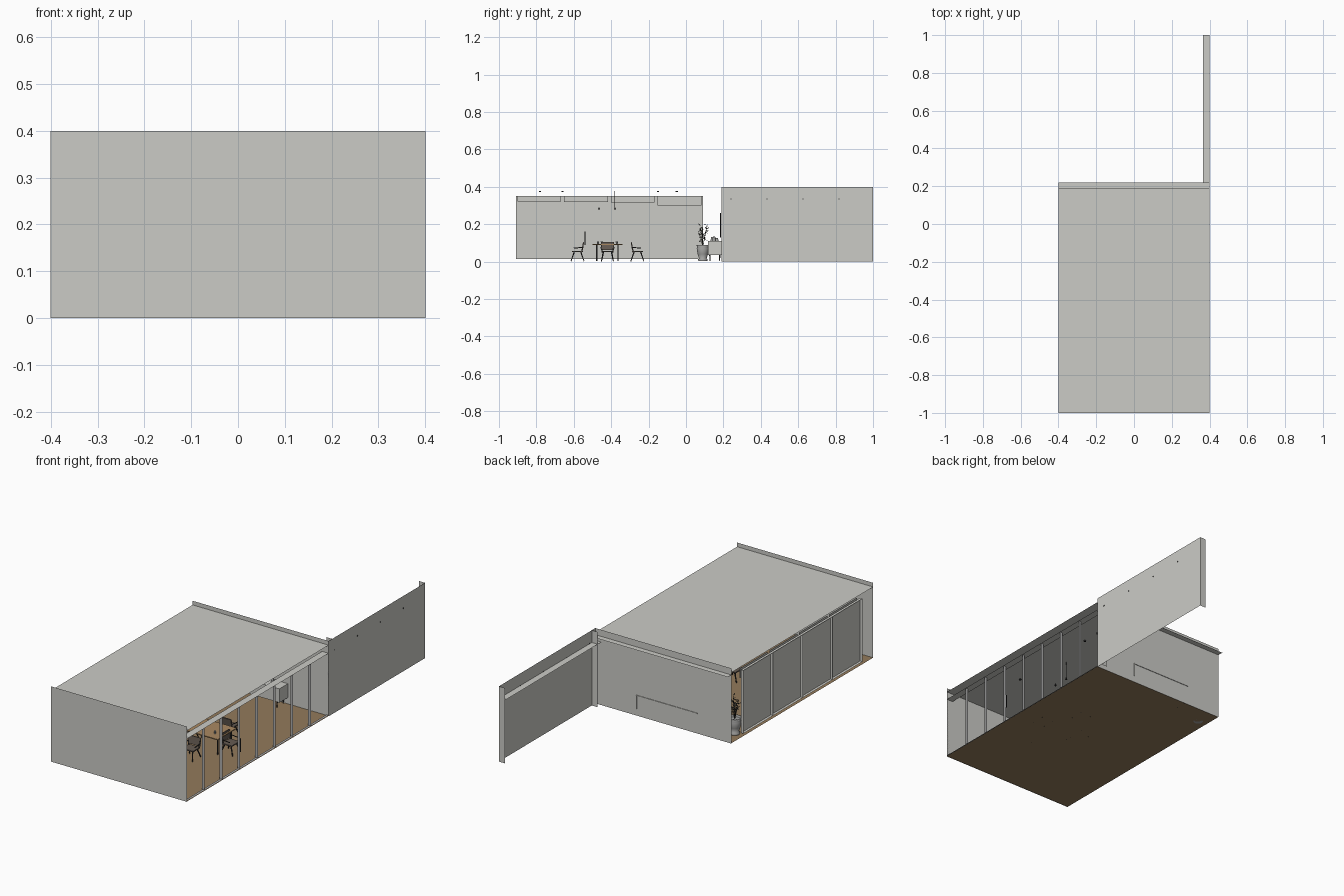
import bpy, bmesh, math, random
from mathutils import Vector, Matrix

if "Cube" in bpy.data.objects:
    bpy.data.objects.remove(bpy.data.objects["Cube"])

random.seed(4)


def mat(name, r, g, b):
    m = bpy.data.materials.new(name)
    m.diffuse_color = (r, g, b, 1)
    m.use_nodes = True
    m.node_tree.nodes["Principled BSDF"].inputs["Base Color"].default_value = m.diffuse_color
    return m


GREY = mat("light grey", 0.60, 0.60, 0.565)
WOOD = mat("floor wood", 0.29, 0.195, 0.105)
OAK = mat("table oak", 0.40, 0.25, 0.12)
DARK = mat("charcoal", 0.03, 0.03, 0.03)
SEAT = mat("seat brown", 0.13, 0.105, 0.085)
LEAF = mat("dark leaf", 0.035, 0.035, 0.028)
POT = mat("pot grey", 0.36, 0.36, 0.35)
STEEL = mat("steel", 0.42, 0.42, 0.42)


def finish(name, bm, m):
    me = bpy.data.meshes.new(name)
    bm.to_mesh(me)
    bm.free()
    me.materials.append(m)
    ob = bpy.data.objects.new(name, me)
    bpy.context.collection.objects.link(ob)
    return ob


def add_box(bm, lo, hi, mtx=Matrix()):
    """Box between two corners; a flat sheet if one dimension is zero."""
    flat = [i for i in range(3) if abs(hi[i] - lo[i]) < 1e-6]
    if flat:
        a, b = [i for i in range(3) if i != flat[0]]
        vs = []
        for s, t in ((0, 0), (1, 0), (1, 1), (0, 1)):
            p = list(lo)
            p[a] = (lo, hi)[s][a]
            p[b] = (lo, hi)[t][b]
            vs.append(bm.verts.new(mtx @ Vector(p)))
        bm.faces.new(vs)
    else:
        vs = bmesh.ops.create_cube(bm, size=1)["verts"]
        for v in vs:
            v.co = mtx @ Vector([lo[i] + (v.co[i] + 0.5) * (hi[i] - lo[i]) for i in range(3)])


def box(name, lo, hi, m):
    bm = bmesh.new()
    add_box(bm, lo, hi)
    return finish(name, bm, m)


def add_rod(bm, a, b, r1, r2, n=6):
    a, b = Vector(a), Vector(b)
    rot = (b - a).to_track_quat('Z', 'Y').to_matrix().to_4x4()
    bmesh.ops.create_cone(bm, cap_ends=True, segments=n, radius1=r1, radius2=r2,
                          depth=(b - a).length, matrix=Matrix.Translation((a + b) / 2) @ rot)


def rod(name, a, b, r1, r2, m, n=6):
    bm = bmesh.new()
    add_rod(bm, a, b, r1, r2, n)
    return finish(name, bm, m)


def lathe(name, x, y, profile, m, n=16):
    bm = bmesh.new()
    rings = [[bm.verts.new((x + r * math.cos(2 * math.pi * k / n),
                            y + r * math.sin(2 * math.pi * k / n), z)) for k in range(n)]
             for r, z in profile]
    for p, q in zip(rings, rings[1:]):
        for k in range(n):
            bm.faces.new((p[k], p[(k + 1) % n], q[(k + 1) % n], q[k])).smooth = True
    bm.faces.new(rings[0][::-1])
    bm.faces.new(rings[-1])
    return finish(name, bm, m)


# Shell: thin wall sheets, floor and sunken roof
Y0, Y1, X = -1.0, 0.19, 0.4
box("floor", (-X, Y0, 0.002), (X, Y1, 0.002), WOOD)
box("roof", (-X, Y0, 0.378), (X, Y1, 0.378), GREY)
box("front_wall", (-X, Y0, 0), (X, Y0, 0.4), GREY)
box("back_wall", (-X, Y1, 0), (X, Y1, 0.4), GREY)
box("garden_wall", (X, Y1, 0), (X, 1, 0.4), GREY)

# Ledges and end returns of the walls
box("back_ledge", (-X, Y1, 0.365), (X, Y1 + 0.03, 0.365), GREY)
box("garden_ledge", (X - 0.035, Y1, 0.335), (X, 1, 0.335), GREY)
box("garden_end", (X - 0.035, 1, 0), (X, 1, 0.4), GREY)
box("garden_start", (X - 0.035, Y1 + 0.03, 0), (X, Y1 + 0.03, 0.4), GREY)
for i in range(4):
    y = 0.24 + i * 0.193
    box("wall_pin", (X - 0.001, y - 0.003, 0.332), (X + 0.001, y + 0.003, 0.338), DARK)

# Open glazing frame on the right side
box("right_head_rail", (X - 0.038, Y0, 0.335), (X, Y1, 0.335), GREY)
box("right_sill", (X - 0.012, Y0, 0.006), (X, Y1, 0.006), STEEL)
for k in range(9):
    y = Y0 + k * (Y1 - Y0) / 8
    box("right_mullion", (X - 0.016, y, 0.004), (X, y, 0.335), STEEL)
rod("door_handle", (X - 0.008, -0.54, 0.088), (X - 0.008, -0.54, 0.16), 0.002, 0.002, DARK)

# Four sliding panels on the left side, with posts, rails and rolled blinds
for k, drop in enumerate((0.322, 0.318, 0.315, 0.300)):
    y = -0.91 + k * 0.25
    box("left_panel", (-0.386, y, 0.015), (-0.386, y + 0.25, 0.35), GREY)
    box("blind", (-0.374, y + 0.008, drop), (-0.372, y + 0.242, 0.35), GREY)
for k in range(5):
    y = -0.91 + k * 0.25
    box("left_post", (-X, y, 0.015), (-0.386, y, 0.35), GREY)
for z in (0.015, 0.35):
    box("left_rail", (-X, -0.91, z), (-0.386, 0.09, z), GREY)

# Dining table
TX, TY = 0.13, -0.42
box("table_top", (TX - 0.1, TY - 0.08, 0.09), (TX + 0.1, TY + 0.08, 0.095), OAK)
for sx in (-1, 1):
    for sy in (-1, 1):
        x, y = TX + sx * 0.085, TY + sy * 0.057
        box("table_leg", (x - 0.003, y - 0.003, 0.002), (x + 0.003, y + 0.003, 0.09), DARK)
for dx, dy in ((-0.04, -0.05), (0.03, 0.05), (0.05, -0.03)):
    rod("cup", (TX + dx, TY + dy, 0.095), (TX + dx, TY + dy, 0.108), 0.005, 0.006, STEEL, 10)


def chair(x, y, angle):
    """Chair whose backrest stands on its local +y side."""
    m = Matrix.Translation((x, y, 0)) @ Matrix.Rotation(angle, 4, 'Z')
    bm = bmesh.new()
    add_box(bm, (-0.033, -0.03, 0.05), (0.033, 0.028, 0.056), m)
    tilt = m @ Matrix.Translation((0, 0.024, 0.056)) @ Matrix.Rotation(-0.15, 4, 'X')
    add_box(bm, (-0.035, -0.002, 0.006), (0.035, 0.004, 0.048), tilt)
    finish("chair_seat", bm, SEAT)
    bm = bmesh.new()
    for s in (-1, 1):
        for t in (-1, 1):
            add_rod(bm, m @ Vector((s * 0.032, t * 0.035, 0.002)),
                    m @ Vector((s * 0.022, t * 0.018, 0.05)), 0.0025, 0.004)
        add_rod(bm, m @ Vector((s * 0.03, 0.022, 0.05)), m @ Vector((s * 0.03, 0.032, 0.1)),
                0.003, 0.003)
        add_rod(bm, m @ Vector((s * 0.036, -0.02, 0.072)), m @ Vector((s * 0.036, 0.028, 0.076)),
                0.0025, 0.0025)
    finish("chair_frame", bm, DARK)


chair(TX, -0.58, 0)
chair(TX, -0.26, math.pi)
chair(0.25, TY, math.pi / 2)
chair(0.01, TY, -math.pi / 2)

# Pendant lamps over the table and small ceiling spots
for y in (-0.465, -0.38):
    rod("pendant_cord", (TX, y, 0.285), (TX, y, 0.378), 0.001, 0.001, DARK)
    rod("pendant_shade", (TX, y, 0.278), (TX, y, 0.29), 0.006, 0.002, DARK, 10)
for y in (-0.78, -0.66, -0.15, -0.05):
    for x in (-0.2, 0.2):
        rod("ceiling_spot", (x, y, 0.372), (x, y, 0.377), 0.006, 0.006, DARK, 10)

# Long cabinet against the back wall, its top edge showing behind
box("cabinet", (-0.2, 0.12, 0.035), (0.16, 0.188, 0.105), GREY)
box("cabinet_top", (-0.2, 0.118, 0.105), (0.16, 0.193, 0.109), GREY)
box("cabinet_side", (0.156, 0.118, 0.035), (0.16, 0.193, 0.105), GREY)
for x in (-0.18, 0.14):
    for y in (0.128, 0.18):
        rod("cabinet_leg", (x, y, 0.002), (x, y, 0.035), 0.002, 0.004, DARK)
for x, y, h in ((0.11, 0.15, 0.025), (0.09, 0.165, 0.018), (-0.15, 0.14, 0.022)):
    rod("ornament", (x, y, 0.109), (x, y, 0.109 + h), 0.009, 0.006, POT, 12)
box("wall_screen", (-0.13, 0.182, 0.13), (0.09, 0.188, 0.26), DARK)

# Potted plant in the back left corner
PX, PY = -0.35, 0.09
lathe("plant_pot", PX, PY, [(0.024, 0.002), (0.026, 0.012), (0.02, 0.016), (0.028, 0.04),
                            (0.033, 0.072), (0.03, 0.078), (0.034, 0.088), (0.028, 0.088),
                            (0.026, 0.08)], POT)
bm = bmesh.new()
for k in range(7):
    a = k * 2.4
    tip = Vector((PX + 0.022 * math.cos(a), PY + 0.024 * math.sin(a), 0.15 + 0.008 * k))
    base = Vector((PX, PY, 0.08))
    add_rod(bm, base, tip, 0.0015, 0.001, 5)
    for j in range(7):
        p = base.lerp(tip, 0.4 + 0.1 * j)
        d = Vector((random.uniform(-1, 1), random.uniform(-1, 1), random.uniform(-0.3, 0.8))).normalized()
        s = d.cross(Vector((0.2, 0.1, 1))).normalized() * 0.005
        bm.faces.new([bm.verts.new(q) for q in (p, p + d * 0.01 + s, p + d * 0.021, p + d * 0.01 - s)])
finish("plant_foliage", bm, LEAF)
